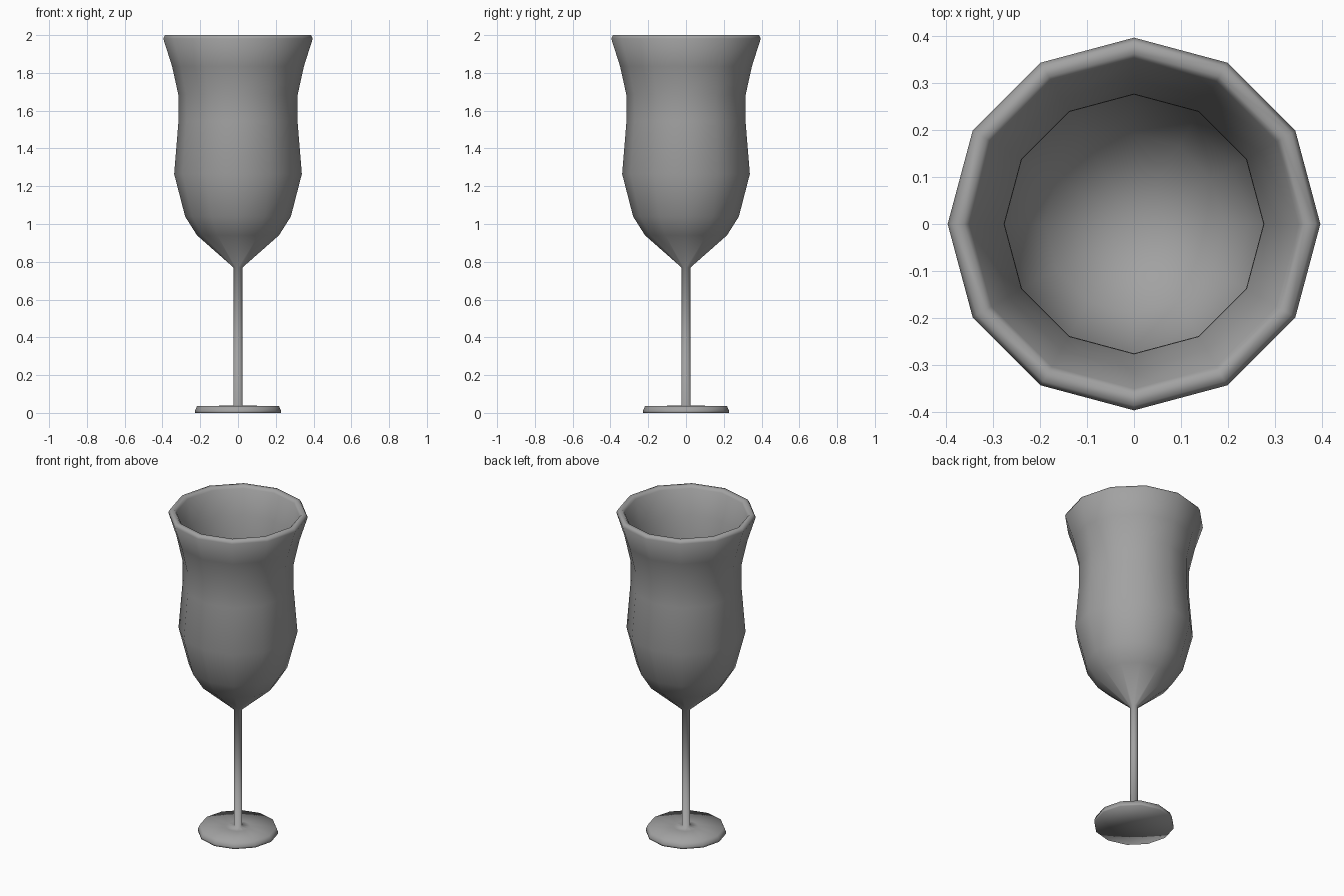
import bpy
import bmesh
import math
from mathutils import Vector

SIDES = 12

# Remove the default object
cube = bpy.data.objects.get("Cube")
if cube:
    bpy.data.objects.remove(cube, do_unlink=True)

# Single grey material
grey = bpy.data.materials.new("plain_grey")
grey.use_nodes = True
colour = (0.36, 0.36, 0.36, 1)
grey.diffuse_color = colour
grey.node_tree.nodes["Principled BSDF"].inputs["Base Color"].default_value = colour

# Profile sections as (radius, height)
foot = [(0, 0), (0.228, 0), (0.228, 0.01), (0.217, 0.037), (0.07, 0.038)]
stem = [(0.024, 0.04), (0.024, 0.77)]
bowl_outside = [(0.217, 0.94), (0.28, 1.04), (0.338, 1.265), (0.315, 1.545),
                (0.316, 1.685), (0.349, 1.835)]
rim = [(0.396, 1.982), (0.386, 2.0), (0.362, 2.0), (0.35, 1.985)]
bowl_inside = [(0.309, 1.835), (0.276, 1.685), (0.275, 1.545),
               (0.298, 1.265), (0.245, 1.055), (0.19, 0.97), (0, 0.82)]


def lathe(name, profile):
    """Spin a profile round the vertical axis into a smooth closed solid."""
    bm = bmesh.new()
    verts = [bm.verts.new((r, 0, z)) for r, z in profile]
    edges = [bm.edges.new(pair) for pair in zip(verts, verts[1:])]
    bmesh.ops.spin(bm, geom=verts + edges, cent=Vector((0, 0, 0)),
                   axis=Vector((0, 0, 1)), angle=math.tau, steps=SIDES)
    bmesh.ops.remove_doubles(bm, verts=bm.verts, dist=0.0005)
    bmesh.ops.recalc_face_normals(bm, faces=bm.faces)
    for face in bm.faces:
        face.smooth = True
    mesh = bpy.data.meshes.new(name)
    bm.to_mesh(mesh)
    bm.free()
    mesh.materials.append(grey)
    obj = bpy.data.objects.new(name, mesh)
    bpy.context.collection.objects.link(obj)
    return obj


# Foot, stem and bowl form one continuous turned piece
lathe("goblet", foot + stem + bowl_outside + rim + bowl_inside)
